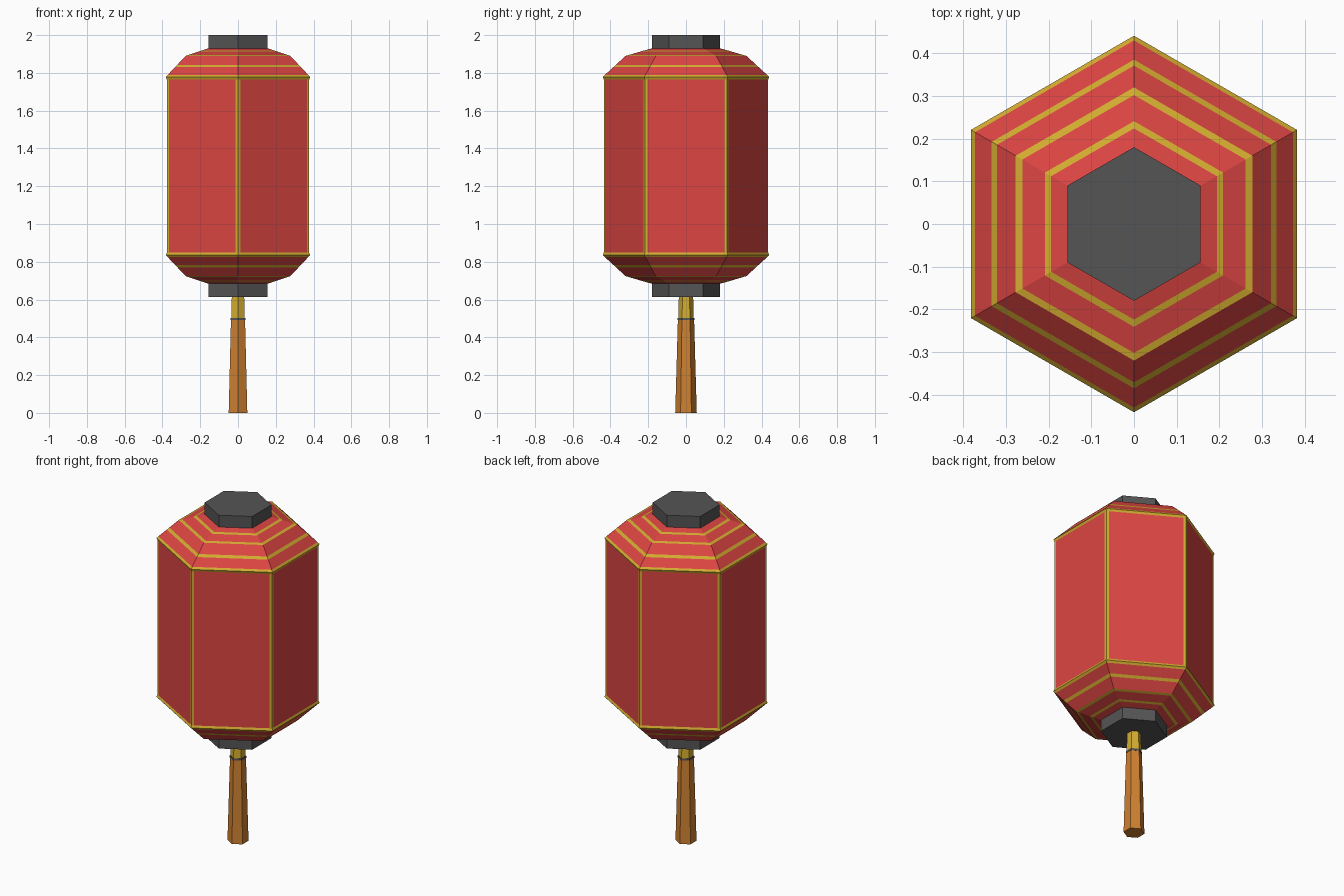
import bpy, bmesh
from math import sin, cos, pi
from mathutils import Vector

if "Cube" in bpy.data.objects:
    bpy.data.objects.remove(bpy.data.objects["Cube"])


def material(name, color):
    m = bpy.data.materials.new(name)
    m.diffuse_color = (*color, 1)
    m.use_nodes = True
    m.node_tree.nodes["Principled BSDF"].inputs["Base Color"].default_value = m.diffuse_color
    return m


RED = material("red_paper", (0.72, 0.06, 0.055))
GOLD = material("gold_trim", (0.66, 0.42, 0.03))
ORANGE = material("orange_thread", (0.62, 0.22, 0.03))
DARK = material("dark_lacquer", (0.09, 0.09, 0.09))
MID_Z = 1.307  # mirror height of the lantern


def hexagon(r, z, splits=(0,)):
    """Points around a hexagon with corners on the y axis."""
    pts = []
    for i in range(6):
        a, b = (Vector((r * sin(-k * pi / 3), r * cos(k * pi / 3), z)) for k in (i, i + 1))
        pts += [a.lerp(b, t) for t in splits]
    return pts


def hex_loft(name, profile, mats, pick, splits=(0,), caps=True):
    """Stack hexagons (radius, z) upward; pick(segment, column) gives the material slot."""
    bm = bmesh.new()
    rings = [[bm.verts.new(p) for p in hexagon(r, z, splits)] for r, z in profile]
    n = len(rings[0])
    for s, (lo, hi) in enumerate(zip(rings, rings[1:])):
        for i in range(n):
            j = (i + 1) % n
            f = bm.faces.new((lo[i], lo[j], hi[j], hi[i]))
            f.material_index = pick(s, i % len(splits))
    if caps:
        bm.faces.new(rings[0][::-1])
        bm.faces.new(rings[-1])
    bmesh.ops.recalc_face_normals(bm, faces=bm.faces)
    me = bpy.data.meshes.new(name)
    bm.to_mesh(me)
    bm.free()
    for m in mats:
        me.materials.append(m)
    ob = bpy.data.objects.new(name, me)
    bpy.context.collection.objects.link(ob)
    return ob


def flip(profile):
    return [(r, 2 * MID_Z - z) for r, z in reversed(profile)]


# Side panels with gold strips along the corners
hex_loft("side_panels", [(0.435, 2 * MID_Z - 1.765), (0.435, 1.765)], [RED, GOLD],
         lambda s, c: 0 if c == 1 else 1, splits=(0, 0.032, 0.968), caps=False)

# Shoulders: gold rim, then alternating red and gold bands
shoulder = [(0.435, 1.765), (0.441, 1.778), (0.43, 1.789), (0.385, 1.830), (0.371, 1.843),
            (0.32, 1.89), (0.302, 1.895), (0.241, 1.913), (0.224, 1.918), (0.18, 1.93)]
bands = [1, 1, 0, 1, 0, 1, 0, 1, 0]
hex_loft("top_shoulder", shoulder, [RED, GOLD], lambda s, c: bands[s], caps=False)
hex_loft("bottom_shoulder", flip(shoulder), [RED, GOLD],
         lambda s, c: bands[::-1][s], caps=False)

# End caps
cap = [(0.18, 1.93), (0.18, 2.0)]
for name, prof in (("top_cap", cap), ("bottom_cap", flip(cap))):
    hex_loft(name, prof, [DARK], lambda s, c: 0)

# Tassel hanging below
hex_loft("tassel_holder", [(0.041, 0.50), (0.038, 0.614)], [GOLD], lambda s, c: 0)
hex_loft("tassel_tie", [(0.045, 0.492), (0.045, 0.503)], [DARK], lambda s, c: 0)
hex_loft("tassel", [(0.057, 0), (0.043, 0.495)], [ORANGE], lambda s, c: 0)
